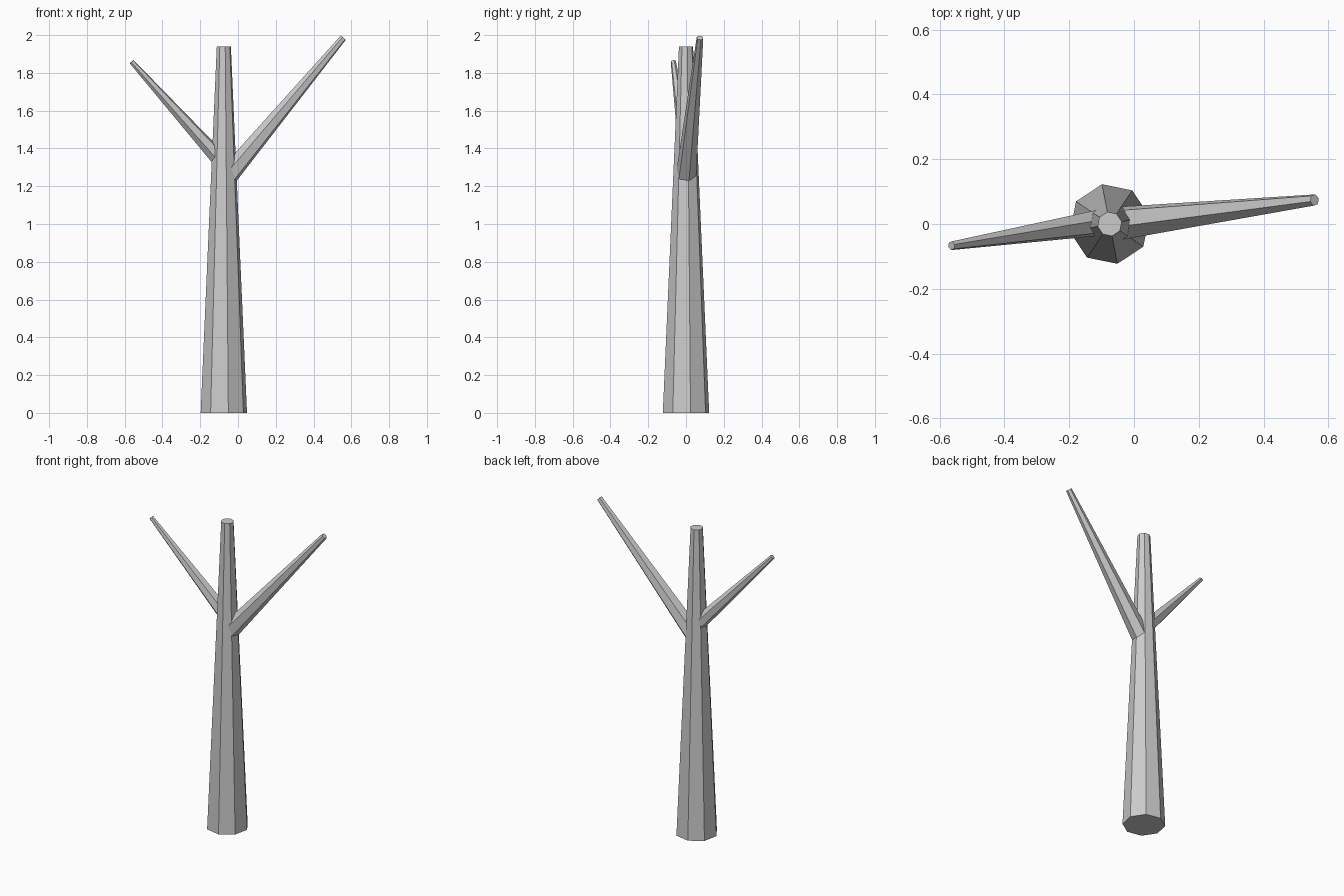
import bpy
from math import radians
from mathutils import Vector, Matrix

if "Cube" in bpy.data.objects:
    bpy.data.objects.remove(bpy.data.objects["Cube"])


def tapered_limb(name, start, end, r1, r2, sides, twist):
    """Flat-shaded tapered prism running from start to end."""
    a, b = Vector(start), Vector(end)
    axis = b - a
    bpy.ops.mesh.primitive_cone_add(vertices=sides, radius1=r1, radius2=r2, depth=axis.length)
    limb = bpy.context.object
    limb.name = name
    limb.data.transform(Matrix.Rotation(radians(twist), 4, 'Z'))
    limb.rotation_euler = axis.to_track_quat('Z', 'Y').to_euler()
    limb.location = (a + b) / 2
    return limb


# Trunk
trunk = tapered_limb("trunk", (-0.075, 0, 0), (-0.075, 0, 1.94), 0.125, 0.038, 8, 0)
trunk.rotation_euler = (0, 0, radians(11))

# Branches, starting inside the trunk
tapered_limb("right_branch", (-0.055, 0.0, 1.253), (0.557, 0.074, 1.986), 0.055, 0.018, 6, 10)
tapered_limb("left_branch", (-0.085, 0.008, 1.328), (-0.563, -0.067, 1.859), 0.044, 0.014, 6, 10)
